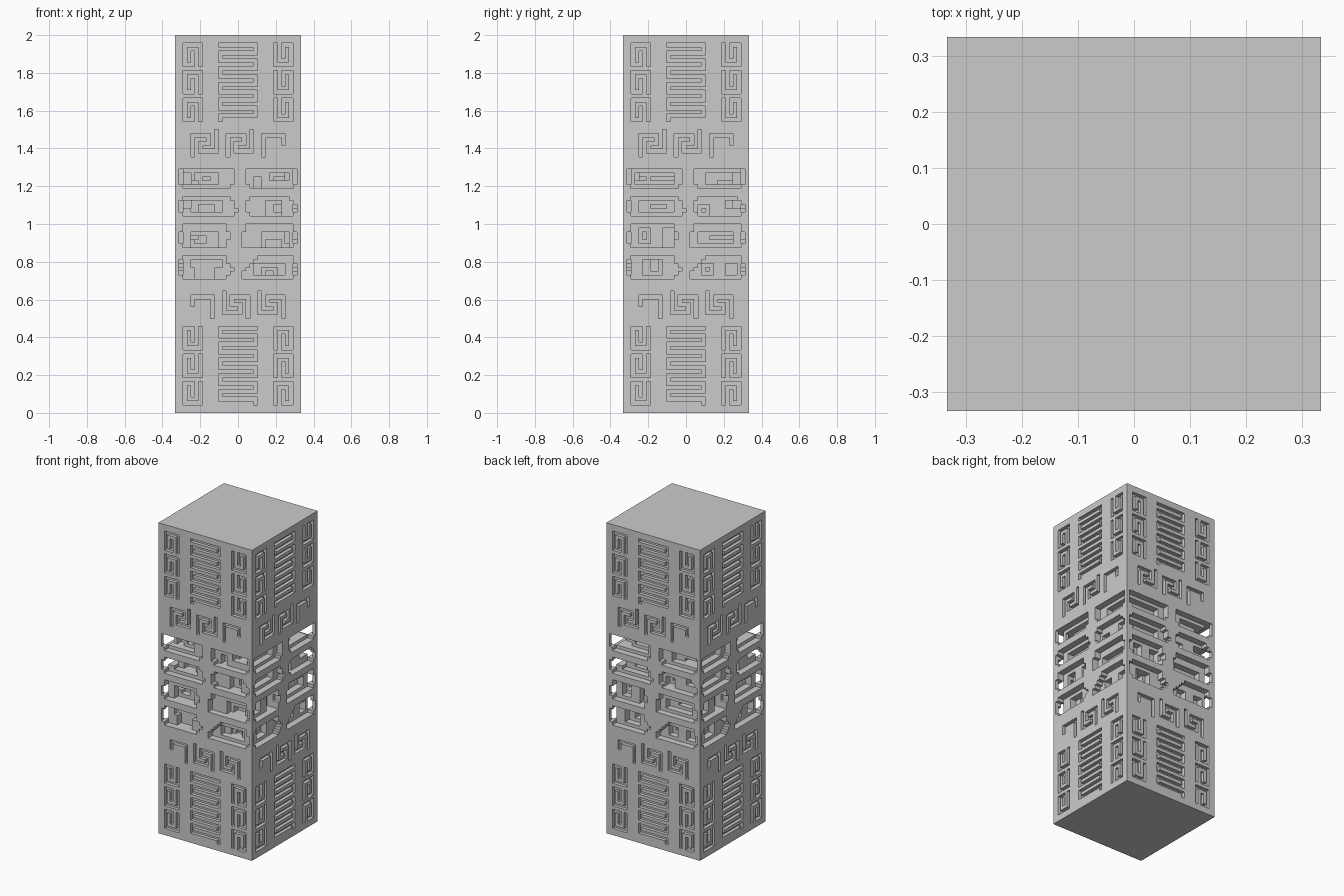
import bpy
import bmesh

cube = bpy.data.objects.get("Cube")
if cube:
    bpy.data.objects.remove(cube)

# The pillar is laid out on a square stone grid
WIDE, TALL = 32, 96
CELL = 2 / TALL
carved = set()


def to_block(side, col, row, depth):
    """Turn a cell seen on one of the four sides into a grid position."""
    far = WIDE - 1
    x, y = [(col, depth), (far - depth, col),
            (far - col, far - depth), (depth, far - col)][side]
    return x, y, TALL - 1 - row


def carve(side, col_a, col_b, row_a, row_b, depth):
    for col in range(min(col_a, col_b), max(col_a, col_b) + 1):
        for row in range(min(row_a, row_b), max(row_a, row_b) + 1):
            for d in range(depth):
                carved.add(to_block(side, col, row, d))


def groove(side, path):
    """Carve a shallow channel along straight runs between corner points."""
    for (col_a, row_a), (col_b, row_b) in zip(path, path[1:]):
        carve(side, col_a, col_b, row_a, row_b, 1)


def mirrored(path, drop):
    return [(WIDE - 1 - col, row + drop) for col, row in path]


def window(side, col_a, col_b, top, left, right):
    """Carve a wide niche whose ends are stepped row by row."""
    for i, (a, b) in enumerate(zip(left, right)):
        carve(side, col_a + int(a), col_b - int(b), top + i, top + i, 2)


# Square spirals: the right column is a half turn of the left one
SPIRAL = [(4, 5), (4, 0), (0, 0), (0, 5), (2, 5), (2, 2)]
upper_paths = []
for top in (2, 9, 16):
    upper_paths.append([(2 + c, top + r) for c, r in SPIRAL])
    upper_paths.append([(29 - c, top + 5 - r) for c, r in SPIRAL])

# Central serpentine
LEFT, RIGHT = 11, 20
serpentine = []
for i in range(10):
    row = 2 + 2 * i
    ends = [(LEFT, row), (RIGHT, row)]
    serpentine += ends if i % 2 == 0 else ends[::-1]
serpentine.append((LEFT, 21))
upper_paths.append(serpentine)

# Key band: two full hooks and a cut-off third
HOOK = [(0, 6), (0, 1), (4, 1), (4, 3), (2, 3), (2, 5), (6, 5), (6, 0)]
band = [[(start + c, 24 + r) for c, r in HOOK] for start in (4, 13)]
band.append([(22, 30), (22, 25), (27, 25), (27, 27)])

# Niche outlines: first column, last column, top row, end steps
WINDOWS = [
    (1, 14, 34, "00001", "00001"), (18, 30, 34, "00001", "00001"),
    (1, 15, 41, "10001", "21101"), (18, 30, 41, "10001", "21001"),
    (1, 13, 48, "110001", "110011"), (17, 30, 48, "110000", "110001"),
    (1, 14, 56, "100001", "221012"), (17, 30, 56, "432100", "110001"),
]

# Recesses inside the niches: columns, rows, depth
FRONT_RECESSES = [
    (5, 10, 35, 37, 4), (7, 8, 36, 36, 6),
    (20, 21, 36, 38, 4), (24, 28, 35, 36, 4), (25, 27, 36, 36, 6),
    (4, 11, 42, 44, 4), (6, 9, 43, 44, 6),
    (23, 26, 42, 45, 4), (25, 26, 43, 44, 6),
    (4, 10, 50, 53, 4), (5, 7, 51, 52, 6),
    (22, 28, 50, 53, 4), (23, 26, 52, 53, 6),
    (4, 11, 57, 58, 4), (5, 9, 59, 61, 4),
    (20, 27, 58, 60, 4), (22, 25, 59, 60, 5), (23, 24, 60, 60, 6),
]
SIDE_RECESSES = [
    (3, 12, 35, 37, 4), (7, 12, 36, 36, 6),
    (21, 29, 35, 37, 4), (24, 29, 37, 37, 6),
    (4, 12, 42, 44, 4), (7, 10, 43, 43, 6),
    (19, 21, 43, 45, 4), (20, 20, 44, 44, 6), (26, 29, 42, 43, 4),
    (4, 6, 49, 52, 4), (5, 5, 50, 51, 6), (10, 12, 49, 53, 4),
    (19, 27, 50, 52, 4), (22, 27, 51, 51, 6),
    (5, 9, 57, 60, 4), (7, 8, 57, 59, 6),
    (20, 22, 58, 60, 4), (21, 21, 59, 59, 6), (26, 28, 58, 60, 4),
]

# Carve all four sides; the lower ornament mirrors the upper one
for side in range(4):
    for path in upper_paths:
        groove(side, path)
        groove(side, mirrored(path, 72))
    for path in band:
        groove(side, path)
        groove(side, mirrored(path, 41))
    for shape in WINDOWS:
        window(side, *shape)
    for recess in FRONT_RECESSES if side == 0 else SIDE_RECESSES:
        carve(side, *recess)

# Skin the stone: a face wherever solid meets open space
SIZE = (WIDE, WIDE, TALL)
bm = bmesh.new()
corners = {}


def corner(p):
    if p not in corners:
        corners[p] = bm.verts.new(((p[0] - WIDE / 2) * CELL,
                                   (p[1] - WIDE / 2) * CELL, p[2] * CELL))
    return corners[p]


def is_solid(p):
    return all(0 <= c < s for c, s in zip(p, SIZE)) and p not in carved


def add_face(block, axis, sign):
    u, v = (axis + 1) % 3, (axis + 2) % 3
    loop = []
    for du, dv in ((0, 0), (1, 0), (1, 1), (0, 1)):
        p = list(block)
        p[axis] += sign > 0
        p[u] += du
        p[v] += dv
        loop.append(corner(tuple(p)))
    bm.faces.new(loop if sign > 0 else loop[::-1])


def step(block, axis, sign):
    p = list(block)
    p[axis] += sign
    return tuple(p)


# Outer faces
for axis in range(3):
    u, v = (axis + 1) % 3, (axis + 2) % 3
    for i in range(SIZE[u]):
        for j in range(SIZE[v]):
            for sign in (-1, 1):
                block = [0, 0, 0]
                block[axis] = SIZE[axis] - 1 if sign > 0 else 0
                block[u], block[v] = i, j
                if is_solid(tuple(block)):
                    add_face(block, axis, sign)

# Walls and floors of the carving
for block in sorted(carved):
    for axis in range(3):
        for sign in (-1, 1):
            neighbour = step(block, axis, sign)
            if is_solid(neighbour):
                add_face(neighbour, axis, -sign)

mesh = bpy.data.meshes.new("carved_pillar")
bm.to_mesh(mesh)
bm.free()
pillar = bpy.data.objects.new("carved_pillar", mesh)
bpy.context.collection.objects.link(pillar)

# Plain grey stone
stone = bpy.data.materials.new("grey_stone")
stone.use_nodes = True
grey = (0.6, 0.6, 0.6, 1)
stone.diffuse_color = grey
stone.node_tree.nodes["Principled BSDF"].inputs["Base Color"].default_value = grey
mesh.materials.append(stone)
